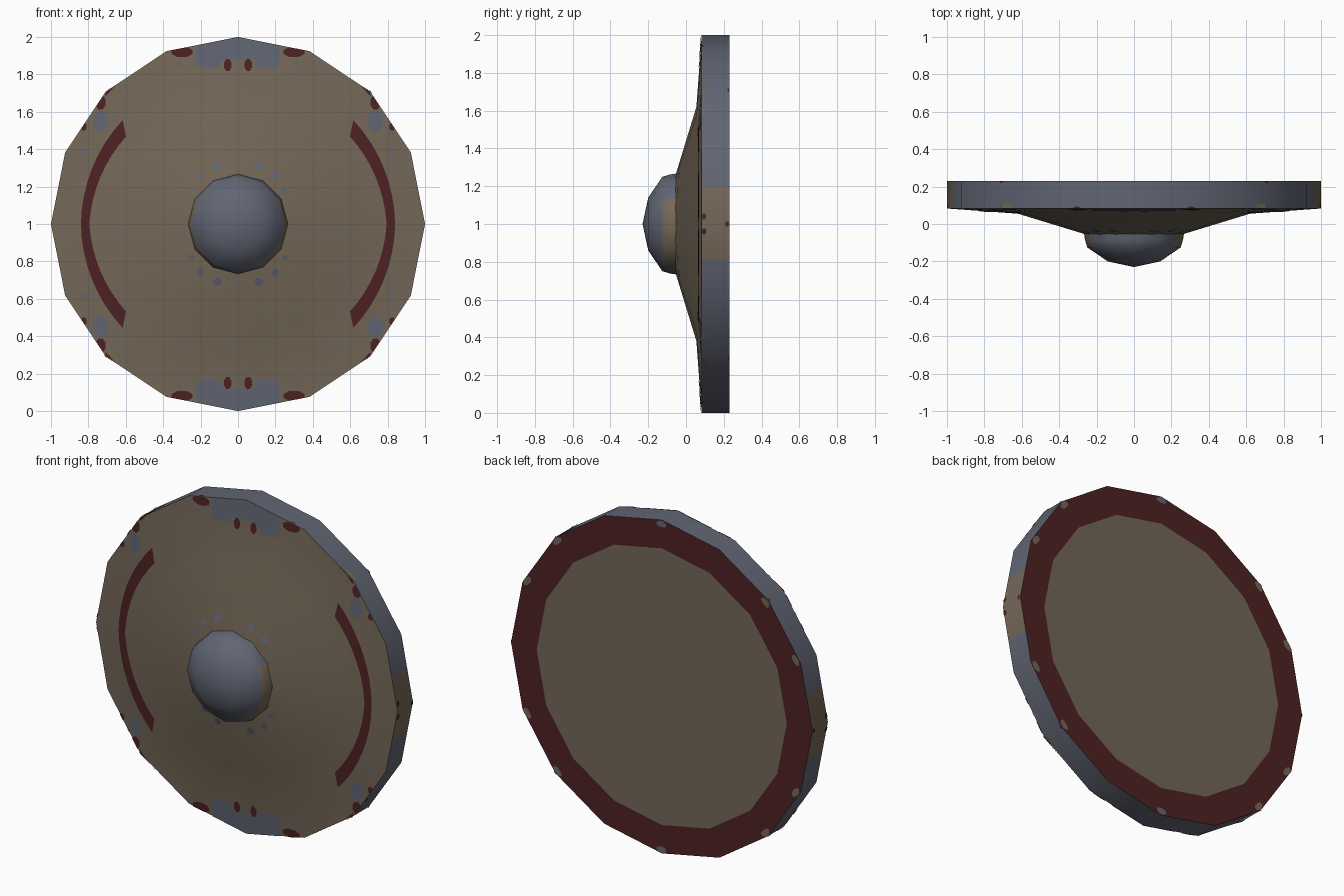
import bpy, bmesh, math
from math import sin, cos, pi, hypot, atan2

if "Cube" in bpy.data.objects:
    bpy.data.objects.remove(bpy.data.objects["Cube"])


def material(name, rgb):
    m = bpy.data.materials.new(name)
    m.diffuse_color = (*rgb, 1)
    m.use_nodes = True
    m.node_tree.nodes["Principled BSDF"].inputs["Base Color"].default_value = m.diffuse_color
    return m


WOOD, STEEL, RED = 0, 1, 2
MATS = [material("brown_wood", (0.175, 0.137, 0.096)),
        material("blue_grey_steel", (0.120, 0.132, 0.172)),
        material("dark_red", (0.075, 0.0155, 0.017))]


def poly(a, n=16):
    """Radius of a unit n-gon with a corner at the top, at angle a."""
    return cos(pi / n) / cos((a % (2 * pi / n)) - pi / n)


def finish(name, bm):
    me = bpy.data.meshes.new(name)
    bm.to_mesh(me)
    bm.free()
    for m in MATS:
        me.materials.append(m)
    ob = bpy.data.objects.new(name, me)
    bpy.context.collection.objects.link(ob)
    return ob


def smooth(ob, deg):
    bpy.ops.object.select_all(action='DESELECT')
    ob.select_set(True)
    bpy.context.view_layer.objects.active = ob
    bpy.ops.object.shade_smooth_by_angle(angle=math.radians(deg))


def lathe(name, profile, cols, sides, pick):
    """Spin (radius, y) points round the y axis at z = 1; pick(band, angle) gives the colour."""
    bm = bmesh.new()
    rings = []
    for r, y in profile:
        if r == 0:
            rings.append([bm.verts.new((0, y, 1))] * cols)
        else:
            ring = []
            for i in range(cols):
                a = 2 * pi * i / cols
                p = r * poly(a + 1e-6, sides)
                ring.append(bm.verts.new((p * sin(a), y, 1 + p * cos(a))))
            rings.append(ring)
    for b in range(len(rings) - 1):
        for i in range(cols):
            j = (i + 1) % cols
            vs = [rings[b][i], rings[b][j], rings[b + 1][j], rings[b + 1][i]]
            f = bm.faces.new(list(dict.fromkeys(vs)))
            f.material_index = pick(b, 2 * pi * (i + 0.5) / cols)
    bmesh.ops.recalc_face_normals(bm, faces=bm.faces)
    return finish(name, bm)


# shield body: cone front, straight rim, flat back with a red border
def body_colour(band, a):
    if band == 3:
        return WOOD if abs(cos(a)) < 0.19 else STEEL
    return RED if band == 4 else WOOD


body = lathe("shield_body",
             [(0, -0.05), (0.26, -0.055), (0.62, 0.055), (1, 0.083), (1, 0.23), (0.83, 0.23), (0, 0.23)],
             32, 16, body_colour)
smooth(body, 30)

# boss: low dome in the middle with brown on its lower sides
boss = lathe("boss", [(0.268, -0.045), (0.262, -0.085), (0.25, -0.125), (0.14, -0.2), (0, -0.23)], 12, 12,
             lambda b, a: WOOD if b < 2 and -0.85 < cos(a) < 0.5 else STEEL)
smooth(boss, 40)


# painted patches, laid just over the surface
def front(x, z):
    """Point on the front face at offset (x, z) from the centre."""
    p = hypot(x, z) / poly(atan2(x, z))
    if p > 1:
        x, z, p = x / p, z / p, 1
    if p < 0.62:
        y = -0.055 + (p - 0.26) / 0.36 * 0.11
    else:
        y = 0.055 + (p - 0.62) / 0.38 * 0.028
    return (x, y - 0.004, 1 + z)


def rim(a, y):
    p = poly(a) + 0.004
    return (p * sin(a), min(max(y, 0.084), 0.229), 1 + p * cos(a))


def patch(bm, pts, mat, outward):
    f = bm.faces.new([bm.verts.new(p) for p in pts])
    f.normal_update()
    if f.normal.dot(outward(f.calc_center_median())) < 0:
        f.normal_flip()
    f.material_index = mat


def oval(cx, cy, w, h, n=8):
    return [(cx + w / 2 * cos(2 * pi * (k + .5) / n), cy + h / 2 * sin(2 * pi * (k + .5) / n)) for k in range(n)]


from mathutils import Vector
FRONT = lambda c: Vector((0, -1, 0))
BACK = lambda c: Vector((0, 1, 0))
SIDE = lambda c: Vector((c.x, 0, c.z - 1))
QUADS = [(sx, sz) for sx in (1, -1) for sz in (1, -1)]

# front spots: x, z, width, height, colour (repeated in all four quarters)
bm = bmesh.new()
SPOTS = [(0.11, 0.31, .05, .045, STEEL), (0.2, 0.26, .04, .04, STEEL), (0.25, 0.18, .03, .03, STEEL),
         (0.3, 0.92, .12, .06, RED), (0.055, 0.85, .042, .07, RED), (0.735, 0.65, .06, .08, RED),
         (0.735, 0.55, .085, .12, STEEL), (0.825, 0.52, .035, .045, RED),
         (0.82, 0.385, .03, .03, STEEL), (0.315, 0.855, .03, .03, STEEL)]
for sx, sz in QUADS:
    for x, z, w, h, m in SPOTS:
        patch(bm, [front(sx * u, sz * v) for u, v in oval(x, z, w, h)], m, FRONT)
    wedge = [(0.60, 0.785), (0.72, 0.72), (0.71, 0.68), (0.66, 0.735)]
    patch(bm, [front(sx * u, sz * v) for u, v in wedge], RED, FRONT)
    # half of the steel plate at the top and bottom
    plate = [(0, 0.88), (0.09, 0.875), (0.1, 0.835), (0.21, 0.835), (0.225, 0.86), (0.225, 0.96), (0, 1.0)]
    patch(bm, [front(sx * u, sz * v) for u, v in plate], STEEL, FRONT)
# long red arcs at left and right
for sx in (1, -1):
    N = 16
    for k in range(N):
        quad = []
        for i, inner in ((k, 1), (k + 1, 1), (k + 1, 0), (k, 0)):
            t = (i / N * 2 - 1)
            r = (0.795 - 0.035 * abs(t)) if inner else (0.84 - 0.01 * abs(t))
            b = t * math.radians(42 if not inner else 38)
            quad.append(front(sx * r * cos(b), r * sin(b)))
        patch(bm, quad, RED, FRONT)
finish("front_paint", bm)

# rim spots: angle from the top, y, width, height, colour
bm = bmesh.new()
RIM = [(18, 0.087, .04, .012, RED), (43, 0.097, .08, .024, WOOD), (53, 0.094, .05, .02, WOOD),
       (45, 0.225, .025, .012, RED), (87.7, 0.095, .035, .026, RED)]
for sx, sz in QUADS:
    for deg, y, w, h, m in RIM:
        patch(bm, [rim(atan2(sx * sin(u), sz * cos(u)), v)
                   for u, v in oval(math.radians(deg), y, w, h)], m, SIDE)
for sx in (1, -1):
    patch(bm, [rim(sx * u, v) for u, v in oval(pi / 2, 0.219, .03, .02)], RED, SIDE)
finish("rim_paint", bm)

# small chips on the outer edge of the back
bm = bmesh.new()
for deg, m in ((0, STEEL), (45, WOOD), (66, WOOD), (114, WOOD), (135, WOOD),
               (180, STEEL), (225, WOOD), (246, WOOD), (294, WOOD), (315, WOOD)):
    pts = []
    for u, v in oval(math.radians(deg), 0.98, .07, .04):
        r = min(v, 0.998) * poly(u)
        pts.append((r * sin(u), 0.233, 1 + r * cos(u)))
    patch(bm, pts, m, BACK)
finish("back_paint", bm)
